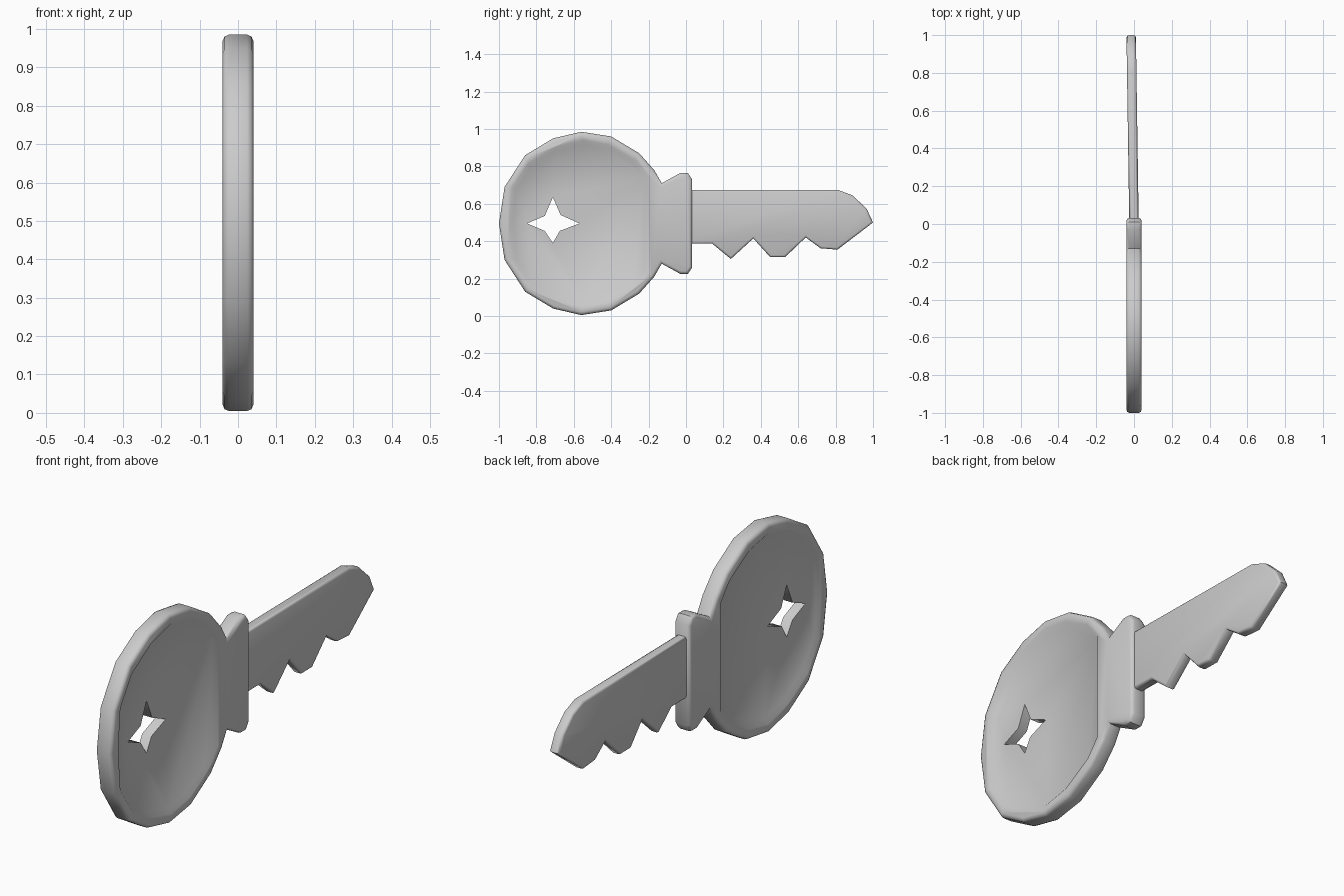
import bpy, bmesh, math

cube = bpy.data.objects.get("Cube")
if cube:
    bpy.data.objects.remove(cube, do_unlink=True)

MID = 0.495  # height of the key's long axis

metal = bpy.data.materials.new("plain grey metal")
metal.use_nodes = True
grey = (0.6, 0.6, 0.6, 1)
metal.diffuse_color = grey
metal.node_tree.nodes["Principled BSDF"].inputs["Base Color"].default_value = grey


def mirrored(half):
    """Close an upper half outline with its reflection across the long axis."""
    lower = [(y, 2 * MID - z) for y, z in reversed(half) if abs(z - MID) > 0.001]
    return half + lower


def slab(name, outline, x0, x1, bevel=0.0, scale=1.0, centre=(0, 0)):
    """Prism along x; the x1 end may be scaled, and the rims may be rounded."""
    bm = bmesh.new()
    near = [bm.verts.new((x0, y, z)) for y, z in outline]
    far = [bm.verts.new((x1, centre[0] + (y - centre[0]) * scale,
                         centre[1] + (z - centre[1]) * scale)) for y, z in outline]
    caps = [bm.faces.new(near), bm.faces.new(far)]
    n = len(outline)
    for i in range(n):
        j = (i + 1) % n
        bm.faces.new((near[i], near[j], far[j], far[i]))
    bmesh.ops.recalc_face_normals(bm, faces=bm.faces)
    if bevel:
        rim = list({e for f in caps for e in f.edges})
        bmesh.ops.bevel(bm, geom=rim, offset=bevel, segments=2, profile=0.5,
                        affect='EDGES', clamp_overlap=True)
    mesh = bpy.data.meshes.new(name)
    bm.to_mesh(mesh)
    bm.free()
    mesh.materials.append(metal)
    obj = bpy.data.objects.new(name, mesh)
    bpy.context.collection.objects.link(obj)
    return obj


def carve(obj, cutters):
    """Subtract the cutters for good and remove them."""
    for c in cutters:
        c.hide_render = True
        m = obj.modifiers.new(c.name, 'BOOLEAN')
        m.operation, m.solver, m.object = 'DIFFERENCE', 'EXACT', c
    deps = bpy.context.evaluated_depsgraph_get()
    mesh = bpy.data.meshes.new_from_object(obj.evaluated_get(deps))
    obj.modifiers.clear()
    obj.data = mesh
    for c in cutters:
        bpy.data.objects.remove(c, do_unlink=True)


def smooth(obj):
    bpy.ops.object.select_all(action='DESELECT')
    obj.select_set(True)
    bpy.context.view_layer.objects.active = obj
    bpy.ops.object.shade_smooth_by_angle(angle=math.radians(50))


# Round bow with the flared collar
bow = slab("bow_and_collar", mirrored([
    (-1, MID), (-.97, .69), (-.86, .86), (-.71, .95), (-.56, .985), (-.4, .96),
    (-.25, .87), (-.17, .78), (-.13, .71), (-.03, .765), (.01, .765), (.033, .73)]),
    -.04, .04, bevel=.016)

# Shallow recess on both faces
recess = mirrored([
    (-.925, MID), (-.91, .68), (-.83, .8), (-.69, .885), (-.55, .92), (-.42, .895),
    (-.28, .815), (-.22, .74)])
cutters = [slab("recess_cutter", recess, s * .024, s * .056, scale=1.1,
                centre=(-.55, MID)) for s in (-1, 1)]

# Four-pointed hole
cutters.append(slab("star_cutter", [
    (-.85, .495), (-.755, .535), (-.712, .635), (-.67, .54),
    (-.57, .495), (-.675, .455), (-.712, .39), (-.755, .455)], -.1, .1))
carve(bow, cutters)
smooth(bow)

# Toothed blade, leaning slightly to one side along its length
blade = slab("blade", [
    (0, .675), (.81, .675), (.89, .645), (.965, .575), (1, .5), (.81, .355),
    (.72, .362), (.64, .42), (.53, .315), (.45, .315), (.36, .415), (.24, .305),
    (.14, .387), (0, .387)], -.025, .025, bevel=.011)
for v in blade.data.vertices:
    v.co.x -= .015 * v.co.y
smooth(blade)
